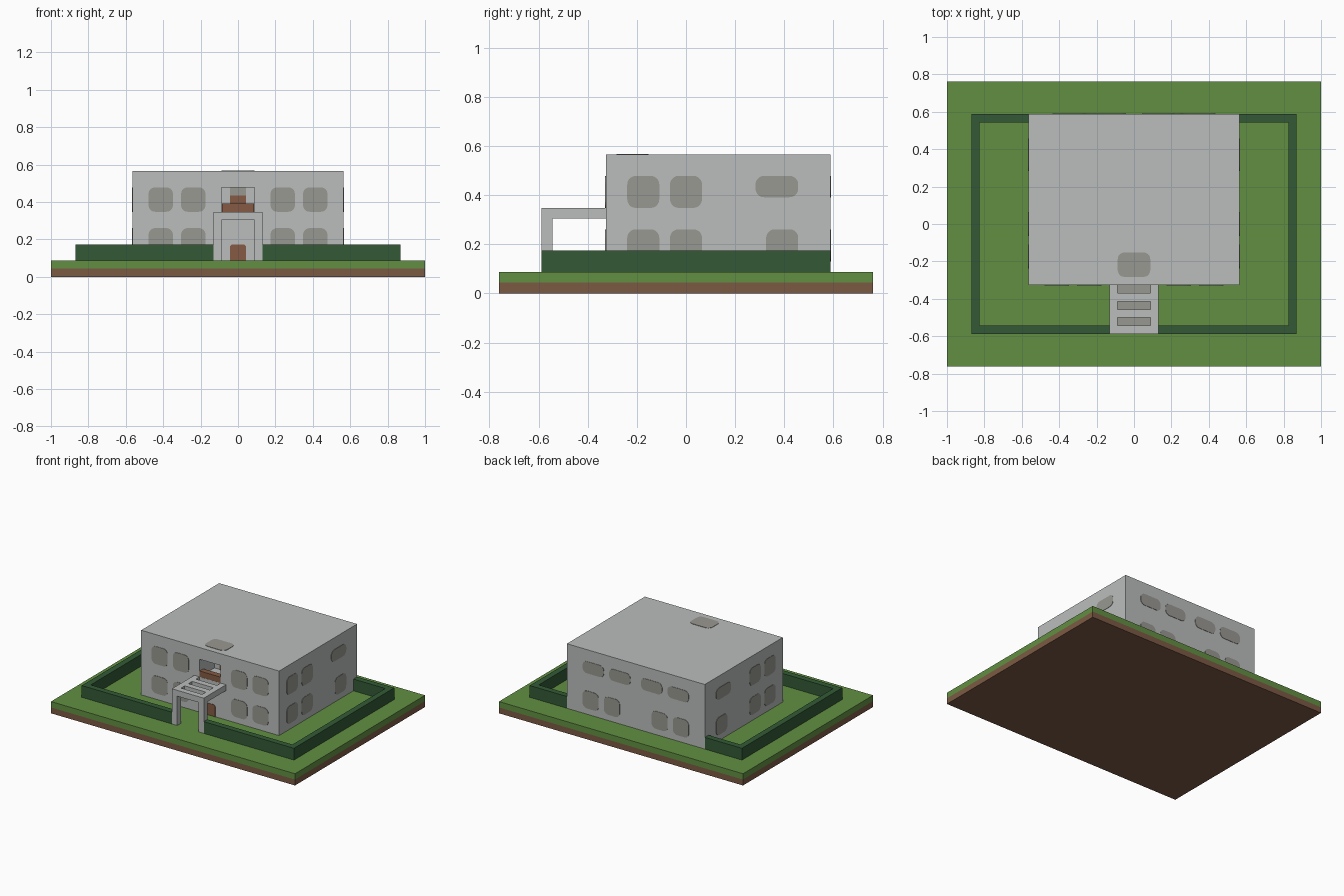
import bpy, bmesh
from math import cos, sin, pi
from mathutils import Matrix, Vector

if "Cube" in bpy.data.objects:
    bpy.data.objects.remove(bpy.data.objects["Cube"], do_unlink=True)

U = 2 / 46  # one building block; all sizes below are in blocks


def material(name, hex_code):
    rgb = [int(hex_code[i:i + 2], 16) / 255 for i in (0, 2, 4)]
    lin = [c / 12.92 if c <= 0.04045 else ((c + 0.055) / 1.055) ** 2.4 for c in rgb]
    mat = bpy.data.materials.new(name)
    mat.use_nodes = True
    mat.diffuse_color = (*lin, 1)
    mat.node_tree.nodes["Principled BSDF"].inputs["Base Color"].default_value = (*lin, 1)
    return mat


soil = material("soil brown", "7C5A44")
grass = material("grass green", "628F42")
leaf = material("hedge green", "335A36")
stone = material("pale stone", "BBBEBE")
glass = material("grey glass", "999891")
wood = material("door wood", "855B43")


def finish(name, bm, mat):
    bmesh.ops.scale(bm, vec=(U, U, U), verts=bm.verts)
    bmesh.ops.recalc_face_normals(bm, faces=bm.faces)
    mesh = bpy.data.meshes.new(name)
    bm.to_mesh(mesh)
    bm.free()
    mesh.materials.append(mat)
    obj = bpy.data.objects.new(name, mesh)
    bpy.context.collection.objects.link(obj)
    return obj


def box(name, x, y, z, mat):
    """Box from (low, high) ranges on each axis."""
    bm = bmesh.new()
    bmesh.ops.create_cube(bm, size=1)
    for v in bm.verts:
        v.co = Vector([(r[0] + r[1]) / 2 + c * (r[1] - r[0]) for c, r in zip(v.co, (x, y, z))])
    return finish(name, bm, mat)


# Plate orientation: columns are plate width, plate height, outward normal
FACING = {
    "front": ((1, 0, 0), (0, 0, 1), (0, -1, 0)),
    "back": ((-1, 0, 0), (0, 0, 1), (0, 1, 0)),
    "left": ((0, 1, 0), (0, 0, 1), (1, 0, 0)),
    "right": ((0, -1, 0), (0, 0, 1), (-1, 0, 0)),
    "up": ((1, 0, 0), (0, 1, 0), (0, 0, 1)),
}


def pane(name, centre, facing, w, h, mat, radius=0.8, square_base=False):
    """Thin rounded plate lying on a surface."""
    bm = bmesh.new()
    points = []
    for k, (sx, sy) in enumerate([(1, 1), (-1, 1), (-1, -1), (1, -1)]):
        r = 0.01 if square_base and sy < 0 else radius
        for i in range(6):
            a = (k + i / 5) * pi / 2
            points.append((sx * (w / 2 - r) + r * cos(a), sy * (h / 2 - r) + r * sin(a), 0.06))
    face = bm.faces.new([bm.verts.new(p) for p in points])
    ext = bmesh.ops.extrude_face_region(bm, geom=[face])
    bmesh.ops.translate(bm, vec=(0, 0, -0.08),
                        verts=[g for g in ext["geom"] if isinstance(g, bmesh.types.BMVert)])
    turn = Matrix(FACING[facing]).transposed().to_4x4()
    bmesh.ops.transform(bm, matrix=Matrix.Translation(centre) @ turn, verts=bm.verts)
    return finish(name, bm, mat)


# Ground slab
box("soil_layer", (-23, 23), (-17.5, 17.5), (0, 1), soil)
box("grass_layer", (-23, 23), (-17.5, 17.5), (1, 2), grass)

# Hedge around the garden, open at the porch and ending at the house
for s, side in ((1, "left"), (-1, "right")):
    bm = bmesh.new()
    path = [(3, -13.5), (20, -13.5), (20, 13.5), (13, 13.5),
            (13, 12.5), (19, 12.5), (19, -12.5), (3, -12.5)]
    face = bm.faces.new([bm.verts.new((s * x, y, 2)) for x, y in path])
    ext = bmesh.ops.extrude_face_region(bm, geom=[face])
    bmesh.ops.translate(bm, vec=(0, 0, 2),
                        verts=[g for g in ext["geom"] if isinstance(g, bmesh.types.BMVert)])
    finish("hedge_" + side, bm, leaf)

# House block with a balcony recess cut into the front
house = box("house_walls", (-13, 13), (-7.5, 13.5), (2, 13), stone)
cutter = box("balcony_cutter", (-2, 2), (-9, -3.5), (8, 11), stone)
cutter.hide_render = True
cutter.hide_viewport = True
cut = house.modifiers.new("balcony_recess", "BOOLEAN")
cut.operation = "DIFFERENCE"
cut.solver = "EXACT"
cut.object = cutter

# Balcony
box("balcony_rail", (-1.98, 1.98), (-7.48, -6.5), (8, 9), wood)
pane("balcony_door", (0, -3.5, 9), "front", 2, 2, wood, 0.1)
pane("balcony_door_window", (0, -3.5, 10.5), "front", 2, 1, glass, 0.1)
pane("roof_skylight", (0, -5, 13), "up", 4, 3, glass)

# Entrance
pane("front_door", (0, -7.5, 3), "front", 2, 2, wood, 0.4, True)

# Front and back windows
for s in (1, -1):
    for x in (5.5, 9.5):
        for z in (4.5, 9.5):
            pane("front_window", (s * x, -7.5, z), "front", 3, 3, glass)
    for x in (4.5, 8.5):
        pane("back_lower_window", (s * x, 13.5, 4.5), "back", 3, 3, glass)
    for x in (3, 8):
        pane("back_upper_window", (s * x, 13.5, 10), "back", 4, 2, glass)

# Side windows, the same on both sides
for s, side in ((1, "left"), (-1, "right")):
    for y in (-4, 0):
        for z in (4.5, 9.5):
            pane(side + "_window", (s * 13, y, z), side, 3, 3, glass)
    pane(side + "_rear_lower_window", (s * 13, 9, 4.5), side, 3, 3, glass)
    pane(side + "_rear_upper_window", (s * 13, 8.5, 10), side, 4, 2, glass)

# Porch: posts, side beams, crossbars and glazed slots
for s, side in ((1, "left"), (-1, "right")):
    x = sorted((s * 2, s * 3))
    box("porch_post_" + side, x, (-13.5, -12.5), (2, 7), stone)
    box("porch_beam_" + side, x, (-13.5, -7.5), (7, 8), stone)
for i in range(3):
    y = -13.5 + 2 * i
    box("porch_crossbar", (-2, 2), (y, y + 1), (7, 8), stone)
    box("porch_glass", (-2, 2), (y + 1, y + 2), (7.05, 7.25), glass)
